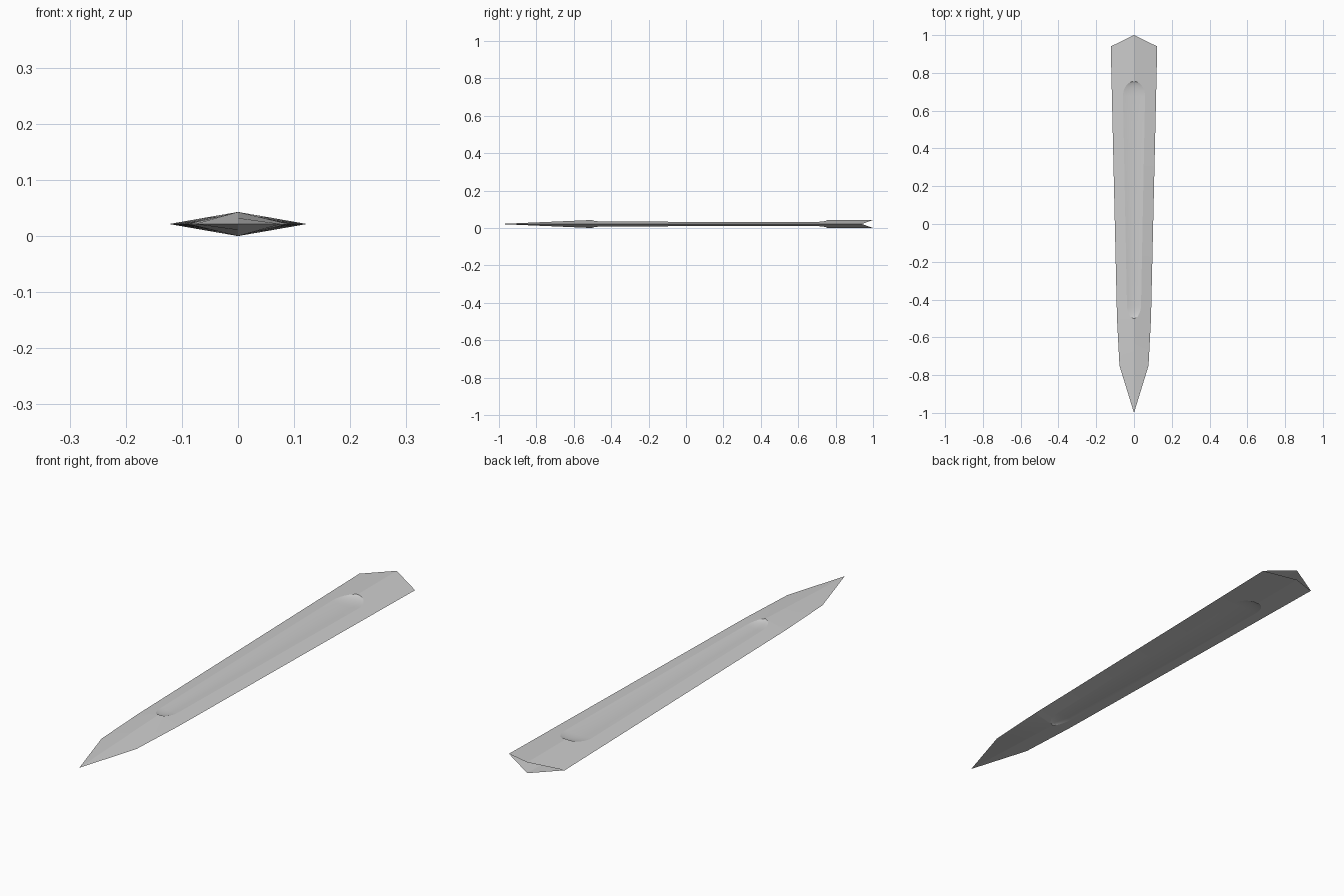
import bpy, bmesh, math

cube = bpy.data.objects.get("Cube")
if cube:
    bpy.data.objects.remove(cube)

HALF = 0.0215                      # half thickness at the ridge
GROOVE_BACK, GROOVE_FRONT = 0.755, -0.5
OUTLINE = [(-1.0, 0.0), (-0.75, 0.077), (-0.5, 0.09), (0.94, 0.123)]


def edge_width(y):
    """Half width of the cutting edge at y."""
    for (y0, w0), (y1, w1) in zip(OUTLINE, OUTLINE[1:]):
        if y <= y1:
            return w0 + (w1 - w0) * (y - y0) / (y1 - y0)
    return OUTLINE[-1][1]


def ridge_height(y):
    return HALF * min(1.0, (y + 1.0) / 0.5)


def groove(y):
    """Half width of the fuller, with rounded ends, and its fill from 0 to 1."""
    if not GROOVE_FRONT < y < GROOVE_BACK:
        return 0.0, 0.0
    t = (y - GROOVE_FRONT) / (GROOVE_BACK - GROOVE_FRONT)
    d = min(1.0, (GROOVE_BACK - y) / 0.08, (y - GROOVE_FRONT) / 0.07)
    fill = math.sqrt(1 - (1 - d) ** 2)
    return (0.036 + 0.024 * t) * fill, fill


# Stations along the blade, denser at the rounded ends of the fuller
ends = [1 - math.cos(i * math.pi / 16) for i in range(9)]
stations = [-1.0, -0.75] + [GROOVE_FRONT + 0.07 * e for e in ends]
stations += [-0.43 + 1.105 * i / 8 for i in range(1, 8)]
stations += [GROOVE_BACK - 0.08 * e for e in reversed(ends)] + [1.0]

bm = bmesh.new()


def section(y, side, face):
    """Points from the cutting edge to the centre line for one quarter."""
    w, h = edge_width(y), ridge_height(y)
    g, fill = groove(y)
    rim = h * (1 - g / w) if w else 0.0
    edge_y = min(y, 0.94)          # the back end comes to a point at the ridge
    pts = [(w, edge_y, 0.0)]
    for i in range(5):
        s = 1 - i / 4
        pts.append((g * s, y, rim - 0.0045 * fill * (1 - s * s)))
    return [bm.verts.new((side * x, py, HALF + face * z)) for x, py, z in pts]


# Four mirrored quarters, open at the back
for side in (-1, 1):
    for face in (-1, 1):
        rows = [section(y, side, face) for y in stations]
        for a, b in zip(rows, rows[1:]):
            for i in range(len(a) - 1):
                quad = (a[i], a[i + 1], b[i + 1], b[i])
                bm.faces.new(quad if side * face < 0 else quad[::-1])

bmesh.ops.remove_doubles(bm, verts=bm.verts, dist=0.00005)
bmesh.ops.recalc_face_normals(bm, faces=bm.faces)
# Make the normals point outward
bm.faces.ensure_lookup_table()
top = max(bm.faces, key=lambda f: f.calc_center_median().z)
if top.normal.z < 0:
    bmesh.ops.reverse_faces(bm, faces=bm.faces)

mesh = bpy.data.meshes.new("blade")
bm.to_mesh(mesh)
bm.free()
blade = bpy.data.objects.new("blade", mesh)
bpy.context.collection.objects.link(blade)

# Plain steel colour
steel = bpy.data.materials.new("steel grey")
steel.use_nodes = True
color = (0.6, 0.6, 0.6, 1.0)
steel.diffuse_color = color
steel.node_tree.nodes["Principled BSDF"].inputs["Base Color"].default_value = color
mesh.materials.append(steel)

bpy.ops.object.select_all(action="DESELECT")
blade.select_set(True)
bpy.context.view_layer.objects.active = blade
bpy.ops.object.shade_smooth_by_angle(angle=math.radians(12))
